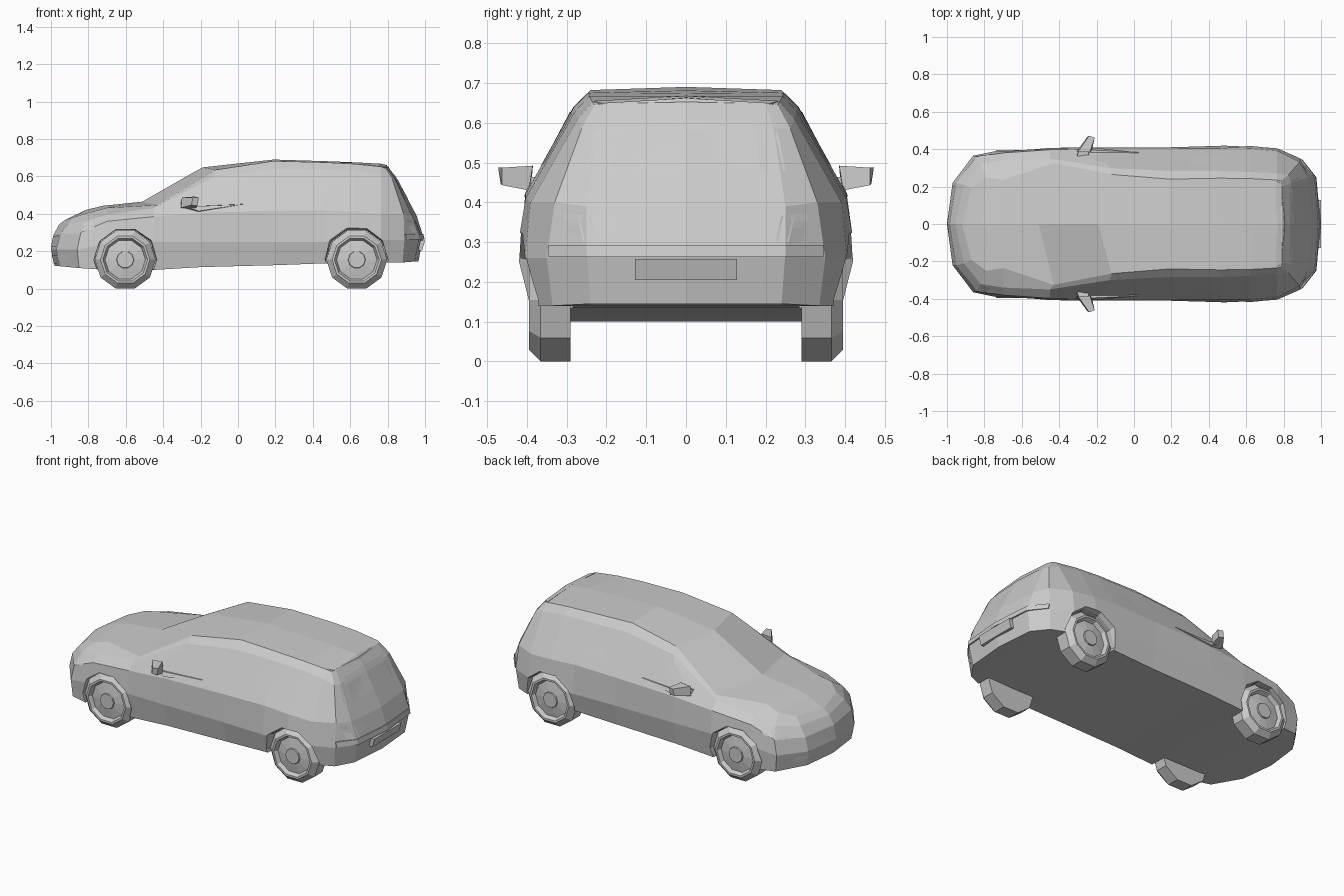
import bpy, bmesh, math
from mathutils import Vector
from mathutils.bvhtree import BVHTree

if "Cube" in bpy.data.objects:
    bpy.data.objects.remove(bpy.data.objects["Cube"])


def finish(bm, name):
    bmesh.ops.remove_doubles(bm, verts=bm.verts, dist=0.0005)
    bmesh.ops.recalc_face_normals(bm, faces=bm.faces)
    me = bpy.data.meshes.new(name)
    bm.to_mesh(me)
    ob = bpy.data.objects.new(name, me)
    bpy.context.collection.objects.link(ob)
    return ob


def mirror_y(p):
    return (p[0], -p[1], p[2])


def section(x, *yz, top):
    """Body section at one x: side points from sill to roof edge, then top centre."""
    return [(x, y, z) for y, z in yz] + [(top[0], 0, top[1])]


# Body: half sections running from nose centre to tail centre
nose = [
    [(-.98, 0, .12), (-1, 0, .21), (-.985, 0, .29), (-.955, 0, .345), (-.92, 0, .37), (-.92, 0, .37)],
    [(-.955, .21, .12), (-.97, .22, .21), (-.95, .22, .29), (-.91, .21, .345), (-.87, .19, .385), (-.90, 0, .38)],
    [(-.85, .36, .11), (-.86, .365, .21), (-.84, .36, .30), (-.82, .32, .36), (-.79, .25, .408), (-.81, 0, .422)],
]
middle = [
    section(-.70, (.385, .10), (.398, .24), (.38, .36), (.34, .395), (.235, .432), top=(-.72, .443)),
    [(-.45, .385, .10), (-.45, .407, .25), (-.45, .397, .385), (-.45, .35, .43), (-.43, .325, .447), (-.51, 0, .465)],
    [(-.2, .385, .115), (-.2, .41, .25), (-.2, .402, .405), (-.13, .30, .597), (-.12, .265, .635), (-.19, 0, .648)],
    section(.19, (.385, .125), (.41, .25), (.402, .415), (.283, .64), (.24, .682), top=(.19, .69)),
    section(.46, (.39, .135), (.418, .25), (.404, .42), (.283, .637), (.245, .675), top=(.48, .681)),
    section(.62, (.40, .135), (.428, .26), (.403, .41), (.278, .63), (.243, .667), top=(.65, .674)),
    section(.765, (.385, .14), (.405, .26), (.39, .40), (.272, .61), (.235, .652), top=(.77, .667)),
]
tail = [
    [(.88, .335, .14), (.89, .35, .26), (.885, .33, .40), (.825, .262, .585), (.785, .23, .645), (.785, 0, .663)],
    [(.945, .24, .145), (.97, .25, .28), (.93, .25, .39), (.84, .22, .585), (.79, .2, .65), (.79, 0, .662)],
    [(.965, 0, .145), (.99, 0, .28), (.955, 0, .39), (.845, 0, .595), (.795, 0, .66), (.795, 0, .66)],
]
columns = [[(c[0][0], 0, c[0][2])] + c for c in nose + middle + tail]
bm = bmesh.new()
for flip in (False, True):
    grid = [[bm.verts.new(mirror_y(p) if flip else p) for p in c] for c in columns]
    for a, b in zip(grid, grid[1:]):
        for k in range(len(a) - 1):
            bm.faces.new((a[k], b[k], b[k + 1], a[k + 1]))
bmesh.ops.remove_doubles(bm, verts=bm.verts, dist=0.0005)
bmesh.ops.dissolve_degenerate(bm, edges=bm.edges, dist=0.0005)
bmesh.ops.recalc_face_normals(bm, faces=bm.faces)
surface = BVHTree.FromBMesh(bm)
body = finish(bm, "car_body")

# Wheels and the wheel arch cutter
AXLES = (-.603, .635)
HUB_Z = .155


def spin(bm, x, side, profile, sides):
    """Revolve a (y, radius) profile about a wheel axle, flat edge down."""
    rings = []
    for y, r in profile:
        rings.append([bm.verts.new((x + r * math.sin(2 * math.pi * (i + .5) / sides), side * y,
                                    HUB_Z - r * math.cos(2 * math.pi * (i + .5) / sides)))
                      for i in range(sides)])
    for a, b in zip(rings, rings[1:]):
        for i in range(sides):
            j = (i + 1) % sides
            bm.faces.new((a[i], a[j], b[j], b[i]))
    bm.faces.new(rings[0])
    bm.faces.new(rings[-1])


tyre = [(.29, .12), (.29, .163), (.365, .163), (.395, .132), (.395, .12),
        (.372, .108), (.382, .047), (.39, .045), (.39, .03)]
cut = bmesh.new()
for x, end in zip(AXLES, ("front", "rear")):
    for side, hand in ((-1, "left"), (1, "right")):
        wheel = bmesh.new()
        spin(wheel, x, side, tyre, 10)
        finish(wheel, f"{end}_{hand}_wheel")
        spin(cut, x, side, [(.285, .166), (.39, .168), (.44, .185)], 10)
cutter = finish(cut, "wheel_arch_cutter")
cutter.hide_render = True
cutter.hide_viewport = True
cutter.display_type = 'WIRE'
mod = body.modifiers.new("arches", 'BOOLEAN')
mod.operation = 'DIFFERENCE'
mod.solver = 'EXACT'
mod.object = cutter


def patch(name, corners, view, n=4, lift=.002):
    """Four-cornered panel laid on the body, seen from the side, nose or tail, mirrored."""
    a, b, c, d = (Vector(p) for p in corners)
    bm = bmesh.new()
    grid = []
    for i in range(n + 1):
        row = []
        for j in range(n + 1):
            u, v = i / n, j / n
            p = a.lerp(b, u).lerp(d.lerp(c, u), v)
            if view == "side":
                start, ray = Vector((p.x, 2, p.y)), Vector((0, -1, 0))
            else:
                s = 1 if view == "tail" else -1
                start, ray = Vector((2 * s, max(p.x, .0001), p.y)), Vector((-s, 0, 0))
            hit, normal = surface.ray_cast(start, ray)[:2]
            row.append(bm.verts.new(hit - ray * lift) if hit else None)
        grid.append(row)
    for i in range(n):
        for j in range(n):
            quad = (grid[i][j], grid[i + 1][j], grid[i + 1][j + 1], grid[i][j + 1])
            if all(quad):
                bm.faces.new(quad)
    bmesh.ops.duplicate(bm, geom=bm.verts[:] + bm.edges[:] + bm.faces[:])
    bm.verts.ensure_lookup_table()
    for v in bm.verts[len(bm.verts) // 2:]:
        v.co.y *= -1
    return finish(bm, name)


# Glass and lamps
patch("front_side_windows", [(-.27, .46), (.10, .50), (.14, .63), (-.12, .585)], "side")
patch("rear_side_windows", [(.185, .485), (.615, .50), (.57, .622), (.21, .635)], "side")
patch("windscreen", [(0, .475), (.29, .475), (.245, .615), (0, .635)], "nose")
patch("rear_window", [(0, .48), (.25, .48), (.225, .60), (0, .61)], "tail")
patch("headlights", [(-.90, .29), (-.80, .30), (-.735, .36), (-.84, .352)], "side")
patch("tail_lamps", [(.16, .30), (.29, .30), (.31, .372), (.17, .36)], "tail")
patch("grille", [(0, .225), (.2, .225), (.2, .285), (0, .28)], "nose")
patch("bumper_intake", [(0, .135), (.3, .135), (.28, .18), (0, .18)], "nose")


def solid(name, low, high, both=True):
    """Solid between two matching outlines, mirrored across the car if asked."""
    bm = bmesh.new()
    for flip in ((False, True) if both else (False,)):
        lo, hi = ([bm.verts.new(mirror_y(p) if flip else p) for p in pts] for pts in (low, high))
        bm.faces.new(lo)
        bm.faces.new(hi)
        for i in range(len(lo)):
            j = (i + 1) % len(lo)
            bm.faces.new((lo[i], lo[j], hi[j], hi[i]))
    return finish(bm, name)


# Door mirrors with arms
solid("mirror_housings",
      [(-.305, .39, .432), (-.225, .395, .43), (-.217, .462, .443), (-.25, .466, .447)],
      [(-.30, .385, .487), (-.235, .385, .492), (-.21, .462, .487), (-.24, .472, .487)])
solid("mirror_arms",
      [(-.31, .36, .435), (-.24, .36, .435), (-.245, .40, .44), (-.29, .40, .44)],
      [(-.31, .355, .462), (-.24, .355, .462), (-.245, .40, .465), (-.29, .40, .465)])
solid("mirror_bases",
      [(-.30, .38, .435), (-.21, .38, .405), (.03, .38, .452)],
      [(-.28, .398, .438), (-.21, .407, .415), (.02, .384, .45)])

# Roof spoiler lip above the rear window
solid("roof_spoiler",
      [(.76, 0, .635), (.815, 0, .63), (.80, .21, .625), (.76, .225, .63)],
      [(.76, 0, .668), (.805, 0, .652), (.79, .21, .648), (.76, .232, .655)])

# Rear number plate and bumper ledge
solid("rear_plate",
      [(.96, -.128, .205), (.985, -.128, .205), (.985, .128, .205), (.96, .128, .205)],
      [(.96, -.128, .257), (1, -.128, .257), (1, .128, .257), (.96, .128, .257)], both=False)
solid("rear_bumper_ledge",
      [(.95, 0, .262), (.998, 0, .262), (.975, .25, .262), (.90, .345, .262), (.86, .33, .262)],
      [(.93, 0, .293), (.99, 0, .293), (.97, .25, .293), (.895, .345, .293), (.86, .33, .293)])
